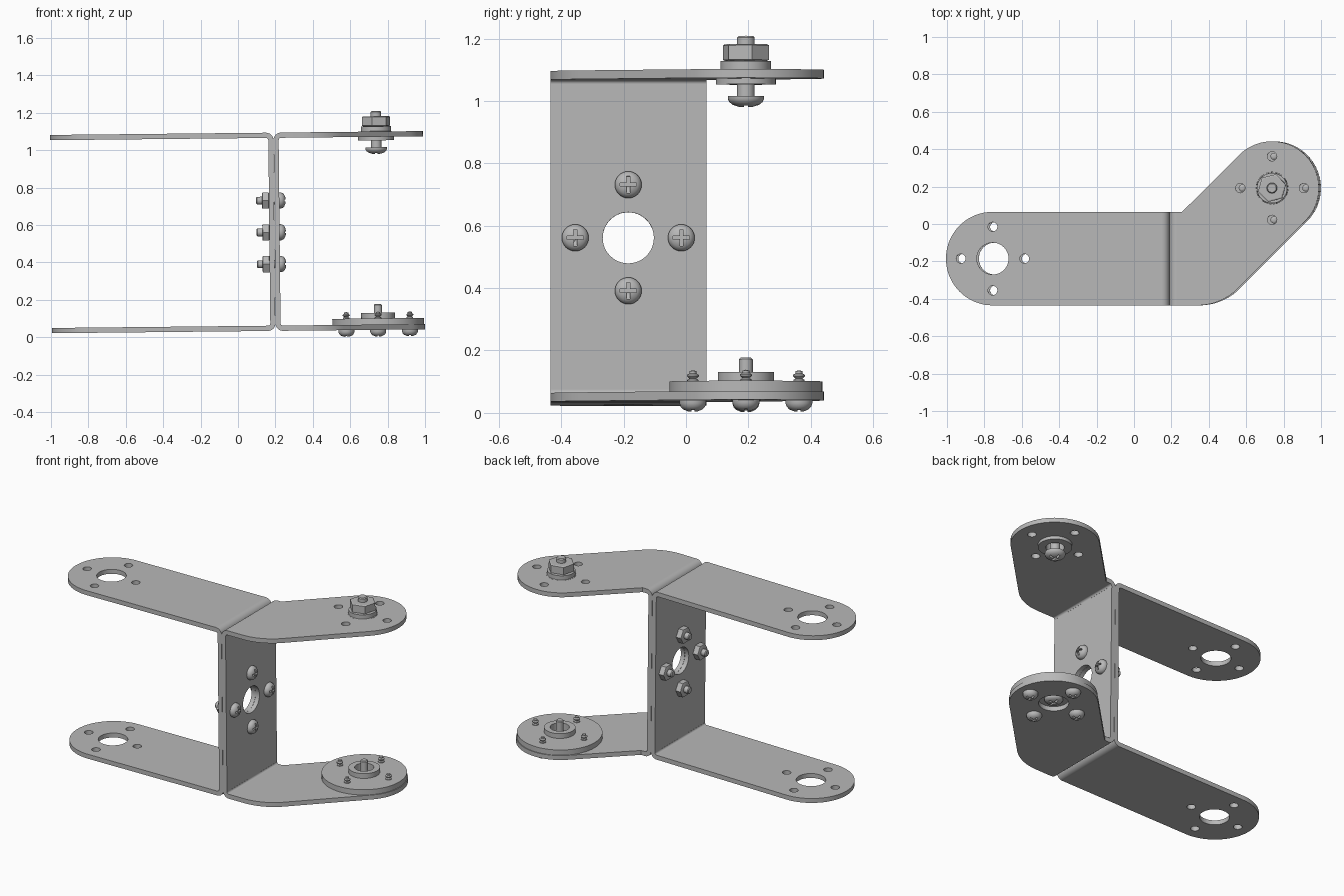
import bpy, bmesh
from math import pi, cos, sin, radians
from mathutils import Matrix, Vector

cube = bpy.data.objects.get("Cube")
if cube:
    bpy.data.objects.remove(cube, do_unlink=True)

metal = bpy.data.materials.new("grey_metal")
metal.use_nodes = True
GREY = (0.48, 0.48, 0.48, 1)
metal.diffuse_color = GREY
metal.node_tree.nodes["Principled BSDF"].inputs["Base Color"].default_value = GREY

# Shared dimensions
SEAM = 0.195                     # plane where the two channels touch
T = 0.028                        # sheet thickness
BEND = 0.04                      # outer bend radius
LOW, HIGH = 0.034, 1.094         # underside and top of the channels
FRONT, BACK = -0.435, 0.065
MID_Y, MID_Z = (FRONT + BACK) / 2, 0.561
PITCH = 0.17                     # bolt circle radius
HUB = Vector((0.744, 0.192, 0))  # joint axis on the angled arms

# The whole assembly leans very slightly about y
pivot = Vector((SEAM, 0, MID_Z))
LEAN = Matrix.Translation(pivot) @ Matrix.Rotation(radians(-0.6), 4, 'Y') @ Matrix.Translation(-pivot)
YZ = Matrix(((0, 0, 1, 0), (1, 0, 0, 0), (0, 1, 0, 0), (0, 0, 0, 1)))  # faces +x
XZ = Matrix.Rotation(pi / 2, 4, 'X')
FLIP = Matrix.Rotation(pi, 4, 'X')
move = Matrix.Translation


def finish(mesh):
    bm = bmesh.new()
    bm.from_mesh(mesh)
    bmesh.ops.remove_doubles(bm, verts=bm.verts, dist=1e-5)
    bmesh.ops.recalc_face_normals(bm, faces=bm.faces)
    bm.to_mesh(mesh)
    bm.free()
    mesh.materials.clear()
    mesh.materials.append(metal)
    mesh.shade_smooth()
    mesh.set_sharp_from_angle(angle=radians(30))
    return mesh


def link(name, data):
    ob = bpy.data.objects.new(name, data)
    bpy.context.scene.collection.objects.link(ob)
    return ob


def place(name, mesh, matrix=Matrix()):
    mesh = mesh.copy()
    mesh.transform(LEAN @ matrix)
    mesh.name = name
    return link(name, mesh)


def evaluated(ob):
    dg = bpy.context.evaluated_depsgraph_get()
    return bpy.data.meshes.new_from_object(ob.evaluated_get(dg))


def arc(x, y, r, start, end, n=24):
    angles = [radians(start + (end - start) * i / n) for i in range(n + 1)]
    return [(x + r * cos(a), y + r * sin(a)) for a in angles]


def circle(x, y, r, n=32):
    return arc(x, y, r, 0, 360, n)[:-1]


def hole_pattern(x, y, r=0.085):
    return [circle(x, y, r, 48)] + [circle(px, py, 0.025, 20) for px, py in circle(x, y, PITCH, 4)]


def plate(loops, thickness):
    """Flat sheet: first loop is the outline, the others are holes."""
    curve = bpy.data.curves.new("sheet", 'CURVE')
    curve.dimensions, curve.fill_mode = '2D', 'BOTH'
    curve.extrude = thickness / 2
    for loop in loops:
        spline = curve.splines.new('POLY')
        spline.points.add(len(loop) - 1)
        for point, (x, y) in zip(spline.points, loop):
            point.co = (x, y, 0, 1)
        spline.use_cyclic_u = True
    ob = link("sheet", curve)
    mesh = evaluated(ob)
    bpy.data.objects.remove(ob)
    return finish(mesh)


def lathe(profile, steps=32):
    """Turned part about z from (radius, height) points."""
    bm = bmesh.new()
    verts = [bm.verts.new((r, 0, z)) for r, z in profile]
    edges = [bm.edges.new(pair) for pair in zip(verts, verts[1:])]
    if profile[0][0] and profile[-1][0]:
        edges.append(bm.edges.new((verts[-1], verts[0])))
    bmesh.ops.spin(bm, geom=verts + edges, cent=(0, 0, 0), axis=(0, 0, 1),
                   angle=2 * pi, steps=steps)
    mesh = bpy.data.meshes.new("turned")
    bm.to_mesh(mesh)
    bm.free()
    return finish(mesh)


def rod(r, z0, z1, steps=24):
    c = 0.005
    return lathe([(0, z0), (r, z0), (r, z1 - c), (r - c, z1), (0, z1)], steps)


def hex_nut(r, h):
    c = r * 0.1
    return lathe([(0, 0), (r - c, 0), (r, c / 2), (r, h - c / 2), (r - c, h), (0, h)], 6)


def screw_head():
    """Domed head with a cross recess."""
    dome = lathe([(0, 0), (.043, 0), (.043, .009), (.039, .019), (.031, .027), (.017, .033), (0, .035)])
    a, b = 0.027, 0.005
    quarter = [Vector((a, -b)), Vector((a, b)), Vector((b, b))]
    cross = [tuple(Matrix.Rotation(k * pi / 2, 2) @ p) for k in range(4) for p in quarter]
    cutter = link("cross_cutter", plate([cross], 0.04))
    cutter.hide_render = True
    cutter.location.z = 0.037
    blank = link("blank", dome)
    mod = blank.modifiers.new("recess", 'BOOLEAN')
    mod.operation, mod.object, mod.solver = 'DIFFERENCE', cutter, 'EXACT'
    bpy.context.view_layer.update()
    mesh = evaluated(blank)
    for ob in (blank, cutter):
        bpy.data.objects.remove(ob)
    return finish(mesh)


# Arm outlines: straight on the left, angled with a round end on the right
left_x, right_x = SEAM - BEND, SEAM + BEND
straight = [(left_x, FRONT), (left_x, BACK)] + arc(-0.75, MID_Y, 0.25, 90, 270, 40)
angled = ([(right_x, BACK), (right_x, FRONT)] + arc(0.345, FRONT + 0.304, 0.304, -90, -45, 12)
          + arc(HUB.x, HUB.y, 0.25, -45, 135, 40) + [(0.263, BACK)])
arms = {"left": plate([straight] + hole_pattern(-0.75, MID_Y), T),
        "right": plate([angled] + hole_pattern(HUB.x, HUB.y), T)}

# Upright web with central hole
web = plate([[(FRONT, LOW + BEND), (BACK, LOW + BEND), (BACK, HIGH - BEND), (FRONT, HIGH - BEND)],
             circle(MID_Y, MID_Z, 0.082, 48)], T - 0.001)

# Two channels back to back
for side, s in (("left", -1), ("right", 1)):
    place(side + "_web", web, move((SEAM + s * T / 2, 0, 0)) @ YZ)
    for level, z, k in (("lower", LOW, 1), ("upper", HIGH, -1)):
        place(f"{side}_{level}_arm", arms[side], move((0, 0, z + k * T / 2)))
        corner = 180 if s > 0 else 270
        if k < 0:
            corner = 90 if s > 0 else 0
        cx, cz = SEAM + s * BEND, z + k * BEND
        strip = arc(cx, cz, BEND, corner, corner + 90, 10) + arc(cx, cz, BEND - T, corner + 90, corner, 10)
        place(f"{side}_{level}_bend", plate([strip], BACK - FRONT), move((0, MID_Y, 0)) @ XZ)

head = screw_head()

# Four web screws with nuts
web_nut, web_tip = hex_nut(0.05, 0.038), rod(0.021, -0.06, 0.069)
for i, (y, z) in enumerate(circle(MID_Y, MID_Z, PITCH, 4)):
    place(f"web_screw_head_{i}", head, move((SEAM + T - 0.001, y, z)) @ YZ)
    back = move((SEAM - T + 0.001, y, z)) @ YZ @ FLIP
    place(f"web_nut_{i}", web_nut, back)
    place(f"web_screw_tip_{i}", web_tip, back)

# Upper joint: flanged bearing, bolt, nut and domed head
hub = move(HUB)
place("bearing", lathe([(.052, 1.047), (.096, 1.047), (.096, 1.066), (.084, 1.066), (.084, 1.094),
                        (.081, 1.096), (.081, 1.122), (.052, 1.122)], 48), hub)
place("pivot_bolt", rod(0.028, 1.0, 1.203), hub)
place("pivot_nut", hex_nut(0.077, 0.054), hub @ move((0, 0, 1.122)) @ Matrix.Rotation(0.25, 4, 'Z'))
place("pivot_bolt_head", head, hub @ move((0, 0, 1.01)) @ FLIP @ Matrix.Diagonal((1.35, 1.35, 1.05, 1)))

# Lower joint: round horn with hollow boss and centre bolt
place("horn", lathe([(.02, .062), (.245, .062), (.245, .095), (.09, .095), (.09, .125),
                     (.055, .125), (.055, .078), (.02, .078)], 64), hub)
place("horn_bolt", rod(0.022, 0.05, 0.171), hub)
place("horn_bolt_head", head, hub @ move((0, 0, 0.062)) @ FLIP @ Matrix.Diagonal((1.2, 1.2, 0.8, 1)))

# Four horn screws with pointed tips
tip = lathe([(0, .05), (.018, .05), (.018, .1), (.011, .104), (.019, .111), (.019, .116),
             (.011, .121), (.011, .128), (0, .131)], 16)
pan = lathe([(0, 0), (.042, 0), (.041, .022), (.036, .033), (.029, .037), (.02, .037), (.02, .02), (0, .02)])
slot = plate([[(-.02, -.005), (.02, -.005), (.02, .005), (-.02, .005)]], 0.016)
for i, (x, y) in enumerate(circle(HUB.x, HUB.y, PITCH, 4)):
    spot = move((x, y, 0))
    under = spot @ move((0, 0, LOW)) @ FLIP
    place(f"horn_screw_tip_{i}", tip, spot)
    place(f"horn_screw_head_{i}", head, under @ Matrix.Diagonal((1, 1, 1.05, 1)))
